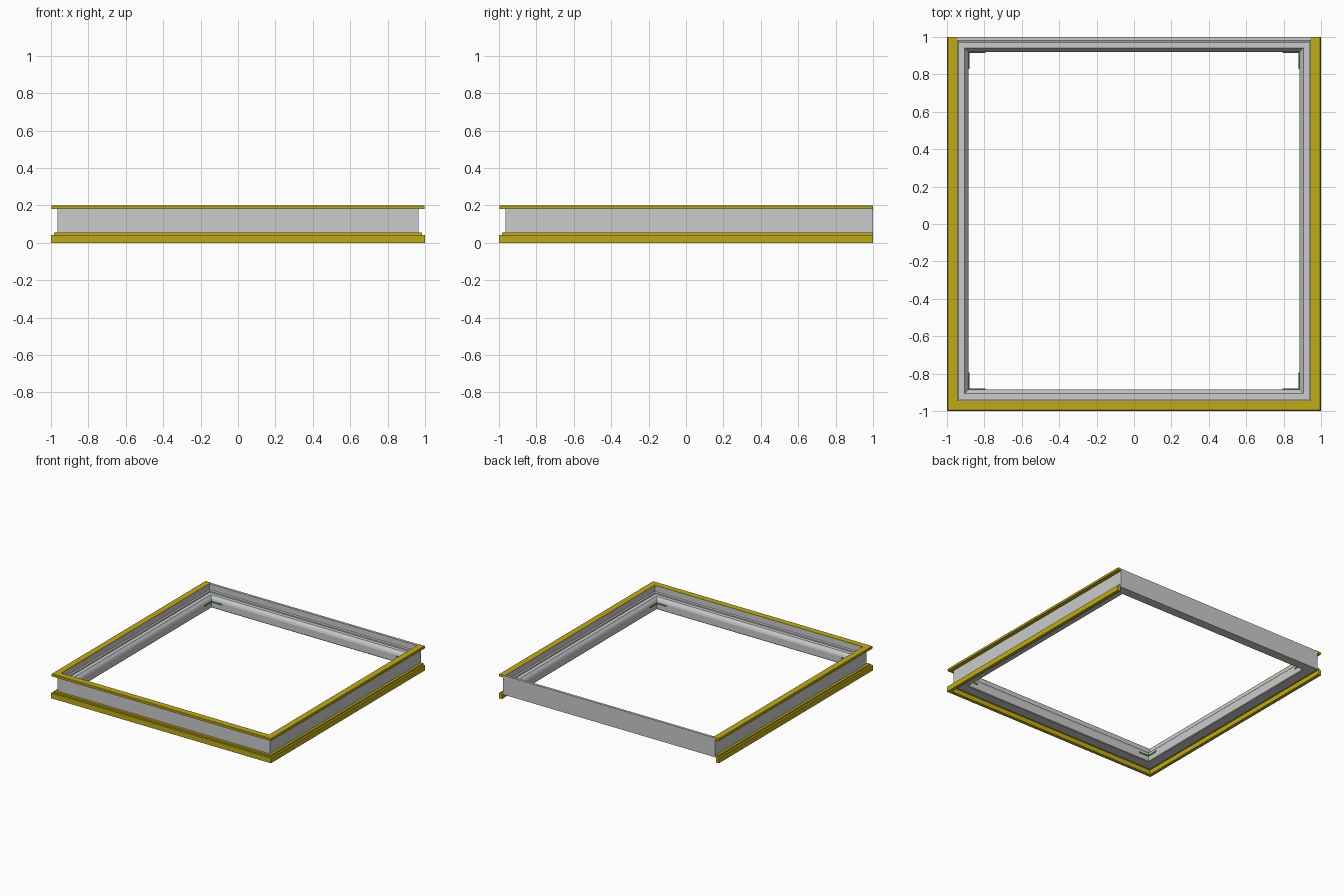
import bpy, bmesh

if "Cube" in bpy.data.objects:
    bpy.data.objects.remove(bpy.data.objects["Cube"])

X, Y0, Y1 = 0.965, -0.965, 1.0  # outer wall rectangle


def material(name, rgb):
    m = bpy.data.materials.new(name)
    m.diffuse_color = (*rgb, 1)
    m.use_nodes = True
    m.node_tree.nodes["Principled BSDF"].inputs["Base Color"].default_value = m.diffuse_color
    return m


gold = material("gold", (0.52, 0.41, 0.01))
green = material("green", (0.05, 0.3, 0.08))


def sweep(name, profile, closed, mat=None):
    """Run an (inset, height) profile round the rectangle with mitred corners.
    Open sweeps leave the back side out and end square at the back."""
    bm = bmesh.new()
    b = 1 if closed else 0
    rings = []
    for sx, back in ((-1, True), (-1, False), (1, False), (1, True)):
        ring = []
        for d, z in profile:
            y = Y1 - d * b if back else Y0 + d
            ring.append(bm.verts.new((sx * (X - d), y, z)))
        rings.append(ring)
    n = len(profile)
    for i in range(4 if closed else 3):
        a, c = rings[i], rings[(i + 1) % 4]
        for j in range(n):
            k = (j + 1) % n
            bm.faces.new((a[j], a[k], c[k], c[j]))
    if not closed:
        bm.faces.new(rings[0])
        bm.faces.new(rings[-1])
    bmesh.ops.recalc_face_normals(bm, faces=bm.faces)
    me = bpy.data.meshes.new(name)
    bm.to_mesh(me)
    bm.free()
    if mat:
        me.materials.append(mat)
    ob = bpy.data.objects.new(name, me)
    bpy.context.collection.objects.link(ob)
    return ob


def box(name, lo, hi, mat):
    bpy.ops.mesh.primitive_cube_add(size=1, location=[(a + c) / 2 for a, c in zip(lo, hi)])
    ob = bpy.context.object
    ob.name = name
    ob.scale = [c - a for a, c in zip(lo, hi)]
    ob.data.materials.append(mat)


# main frame: upright wall, inner ledge and sloping inner lip
sweep("frame_body", [(0, 0.04), (0, 0.198), (0.02, 0.198), (0.02, 0.15), (0.03, 0.145),
                     (0.03, 0.135), (0.06, 0.135), (0.075, 0.115), (0.08, 0.10),
                     (0.08, 0.045), (0.075, 0.04)], True)

# gold trim on the front and both sides
sweep("top_rail", [(-0.033, 0.18), (-0.033, 0.197), (-0.030, 0.2), (0.02, 0.2),
                   (0.02, 0.193), (0, 0.193), (0, 0.18)], False, gold)
sweep("bottom_rail", [(-0.035, 0), (-0.035, 0.043), (-0.02, 0.043), (-0.02, 0.055),
                      (0.001, 0.055), (0.001, 0.038), (-0.008, 0.038), (-0.008, 0)], False, gold)

# green corner keys just showing at the inner edge
xi, L, t = X - 0.08, 0.09, 0.005
for sx, sn in ((-1, "left"), (1, "right")):
    for yi, sy, yn in ((Y0 + 0.08, -1, "front"), (Y1 - 0.08, 1, "back")):
        for leg, (u, v) in (("a", (L, t)), ("b", (t, L))):
            xs = sorted((sx * (xi + 0.005), sx * (xi - u)))
            ys = sorted((yi + sy * 0.005, yi - sy * v))
            box(f"corner_key_{yn}_{sn}_{leg}", (xs[0], ys[0], 0.085), (xs[1], ys[1], 0.095), green)
